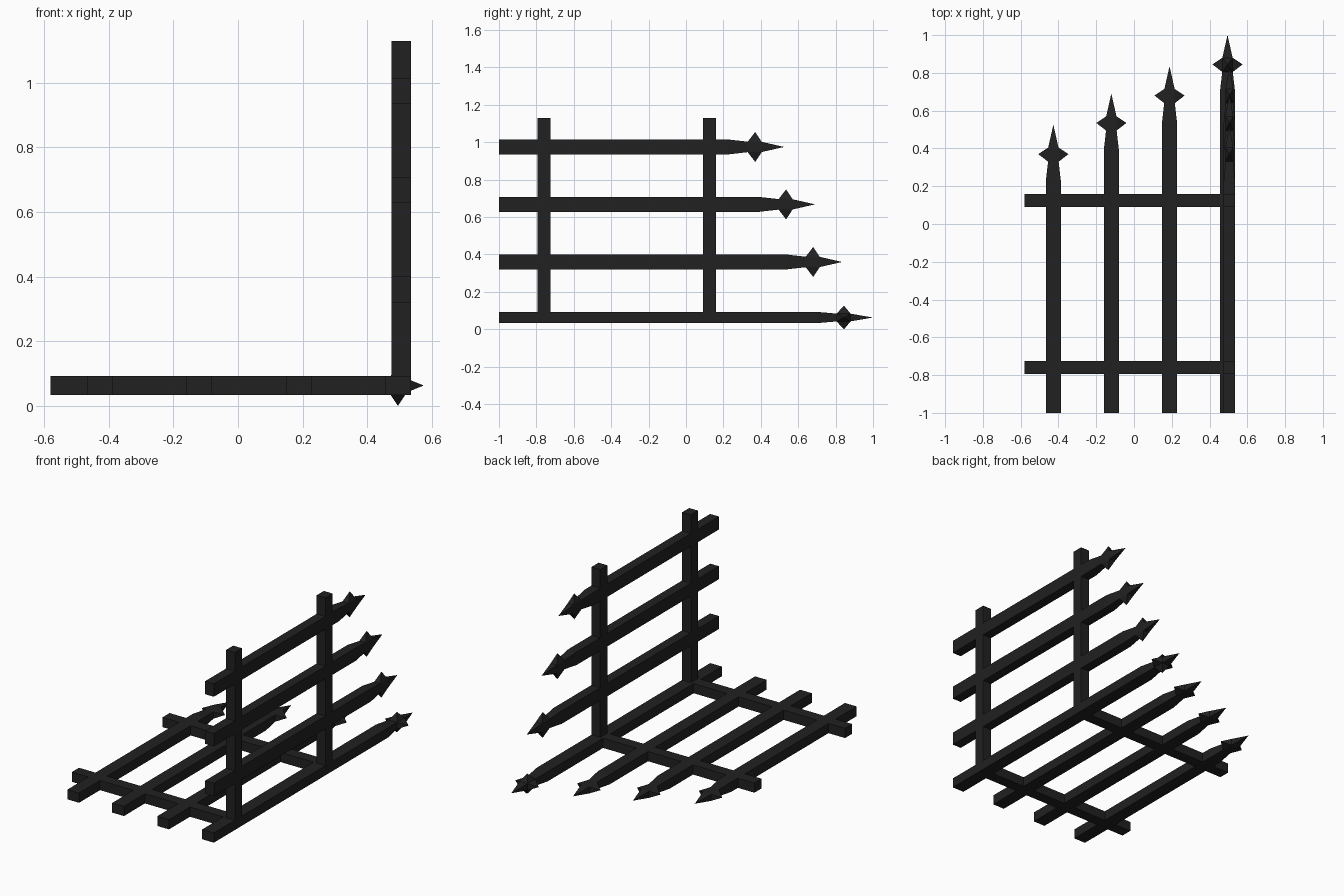
import bpy, bmesh

if "Cube" in bpy.data.objects:
    bpy.data.objects.remove(bpy.data.objects["Cube"])

iron = bpy.data.materials.new("black_iron")
iron.diffuse_color = (0.015, 0.015, 0.015, 1)
iron.use_nodes = True
iron.node_tree.nodes["Principled BSDF"].inputs["Base Color"].default_value = iron.diffuse_color


def finish(bm, name):
    bmesh.ops.recalc_face_normals(bm, faces=bm.faces[:])
    me = bpy.data.meshes.new(name)
    bm.to_mesh(me)
    bm.free()
    me.materials.append(iron)
    ob = bpy.data.objects.new(name, me)
    bpy.context.collection.objects.link(ob)


# Spear-headed bar along y: square shaft, taper, pointed barbs, tip
def spear(name, cx, cz, hx, hz, tip, barb_x=0, barb_z=0):
    bm = bmesh.new()
    rings = []
    for y, s in ((-1, 1), (tip - 0.30, 1), (tip - 0.195, 0.7), (tip - 0.12, 0.68)):
        rings.append([bm.verts.new((cx + a * hx * s, y, cz + b * hz * s))
                      for a, b in ((-1, -1), (1, -1), (1, 1), (-1, 1))])
    bm.faces.new(rings[0])
    point = bm.verts.new((cx, tip, cz))
    barbs = ((0, -barb_z), (barb_x, 0), (0, barb_z), (-barb_x, 0))
    for i in range(4):
        j = (i + 1) % 4
        for k in range(3):
            quad = [rings[k][i], rings[k][j], rings[k + 1][j], rings[k + 1][i]]
            dx, dz = barbs[i]
            if k == 2 and (dx or dz):
                apex = bm.verts.new((cx + dx, tip - 0.155, cz + dz))
                for n in range(4):
                    bm.faces.new((quad[n], quad[(n + 1) % 4], apex))
            else:
                bm.faces.new(quad)
        bm.faces.new((rings[3][i], rings[3][j], point))
    finish(bm, name)


# Plain box rail from its limits
def rail(name, lo, hi):
    bm = bmesh.new()
    bmesh.ops.create_cube(bm, size=1)
    for v in bm.verts:
        v.co = [(l + h) / 2 + c * (h - l) for l, h, c in zip(lo, hi, v.co)]
    finish(bm, name)


tips = (0.525, 0.69, 0.835)

# Flat panel bars and upright panel bars
for i, (x, z, tip) in enumerate(zip((-0.427, -0.12, 0.188), (0.975, 0.668, 0.36), tips)):
    spear(f"floor_bar_{i + 1}", x, 0.063, 0.04, 0.03, tip, barb_x=0.08)
    spear(f"upright_bar_{i + 1}", 0.505, z, 0.03, 0.04, tip, barb_z=0.08)

# Shared corner bar with four barbs
spear("corner_bar", 0.495, 0.063, 0.04, 0.03, 1.0, barb_x=0.08, barb_z=0.063)

# Cross rails of both panels
for side, y in (("back", 0.125), ("front", -0.76)):
    rail(f"{side}_floor_rail", (-0.58, y - 0.035, 0.033), (0.48, y + 0.035, 0.093))
    rail(f"{side}_upright_rail", (0.475, y - 0.035, 0.07), (0.535, y + 0.035, 1.13))
